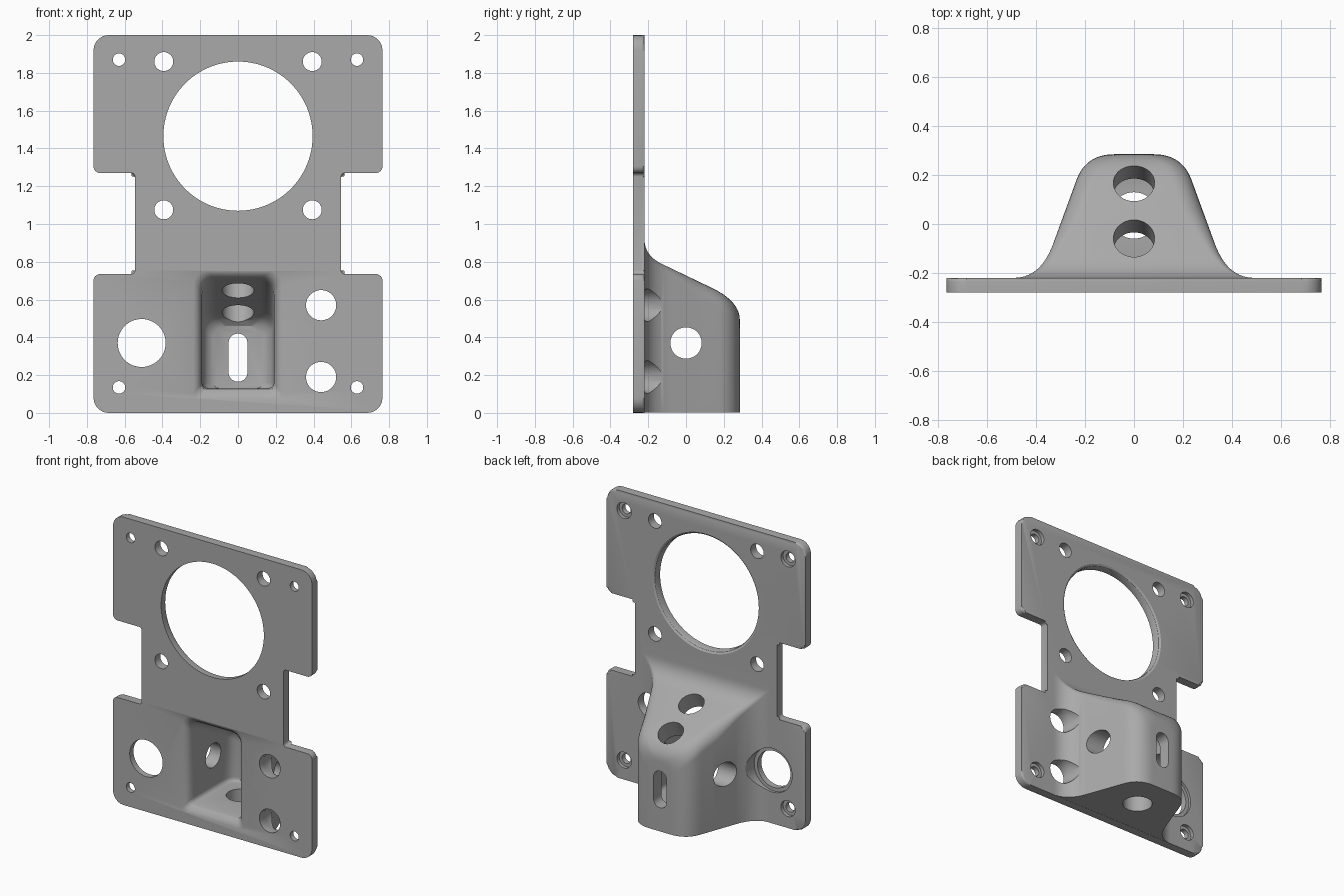
import bpy, bmesh, math
from mathutils import Vector

cube = bpy.data.objects.get("Cube")
if cube:
    bpy.data.objects.remove(cube, do_unlink=True)

grey = bpy.data.materials.new("plain_grey")
grey.use_nodes = True
GREY = (0.4, 0.4, 0.4, 1)
grey.diffuse_color = GREY
grey.node_tree.nodes["Principled BSDF"].inputs["Base Color"].default_value = GREY

FRONT, BACK, REAR = -0.28, -0.22, 0.285   # plate front, plate back, bracket rear


def rounded(corners, y, steps=6):
    """Outline in the XZ plane with right-angle corners given as (x, z, radius)."""
    pts = []
    for i, (x, z, r) in enumerate(corners):
        p = Vector((x, y, z))
        if r == 0:
            pts.append(p)
            continue
        px, pz, _ = corners[i - 1]
        nx, nz, _ = corners[(i + 1) % len(corners)]
        a = (Vector((px, y, pz)) - p).normalized()
        b = (Vector((nx, y, nz)) - p).normalized()
        c = p + r * (a + b)
        for k in range(steps + 1):
            t = k / steps * math.pi / 2
            pts.append(c - r * (b * math.cos(t) + a * math.sin(t)))
    return pts


def box_section(w, z0, z1, low_r, top_r, y):
    return rounded([(-w, z0, low_r), (w, z0, low_r), (w, z1, top_r), (-w, z1, top_r)], y)


def loft(name, sections, back_bevel=0):
    """Closed solid through matching outlines."""
    bm = bmesh.new()
    rings = [[bm.verts.new(p) for p in s] for s in sections]
    n = len(rings[0])
    for r0, r1 in zip(rings, rings[1:]):
        for i in range(n):
            j = (i + 1) % n
            bm.faces.new((r0[i], r0[j], r1[j], r1[i]))
    bm.faces.new(rings[0])
    bm.faces.new(rings[-1])
    if back_bevel:
        rim = [e for e in bm.edges if all(v in rings[-1] for v in e.verts)]
        bmesh.ops.bevel(bm, geom=rim, offset=back_bevel, segments=3,
                        profile=0.5, affect='EDGES')
    bmesh.ops.recalc_face_normals(bm, faces=bm.faces)
    mesh = bpy.data.meshes.new(name)
    bm.to_mesh(mesh)
    bm.free()
    obj = bpy.data.objects.new(name, mesh)
    bpy.context.collection.objects.link(obj)
    return obj


def drill(axis, stations, segs=48):
    """Round cutter through (point, radius) stations along an axis."""
    q = Vector(axis).to_track_quat('Z', 'Y')
    rings = []
    for p, r in stations:
        rings.append([Vector(p) + q @ Vector((r * math.cos(a), r * math.sin(a), 0))
                      for a in (2 * math.pi * k / segs for k in range(segs))])
    return loft("cutter", rings)


def bore(x, z, steps, segs=48):
    """Hole through the plate, with (y, radius) steps."""
    return drill((0, 1, 0), [((x, y, z), r) for y, r in steps], segs)


def combine(obj, tool, operation):
    tool.hide_render = True
    mod = obj.modifiers.new("combine", 'BOOLEAN')
    mod.operation = operation
    mod.solver = 'EXACT'
    mod.object = tool
    bpy.context.view_layer.objects.active = obj
    bpy.ops.object.modifier_apply(modifier=mod.name)
    bpy.data.objects.remove(tool, do_unlink=True)


def curve(a, b, c, n=24):
    pts = []
    for k in range(n + 1):
        t = k / n
        pts.append(tuple((1 - t) ** 2 * a[i] + 2 * t * (1 - t) * b[i] + t * t * c[i]
                         for i in (0, 1)))
    return pts


def lookup(pts, y):
    for (y0, v0), (y1, v1) in zip(pts, pts[1:]):
        if y <= y1 and y1 > y0:
            return v0 + (v1 - v0) * max(0, (y - y0) / (y1 - y0))
    return pts[-1][1]


# Mounting plate with side notches
half = [(0.765, 0, 0.08), (0.765, 0.735, 0.035), (0.545, 0.735, 0.02),
        (0.545, 1.27, 0.02), (0.765, 1.27, 0.035), (0.765, 2, 0.08)]
outline = half + [(-x, z, r) for x, z, r in reversed(half)]
plate = loft("mounting_plate", [rounded(outline, FRONT), rounded(outline, BACK)], 0.015)

# Hollow bracket flaring out of the plate: half width and height along y
width = (curve((BACK, 0.49), (BACK, 0.381), (-0.08, 0.33))
         + curve((0.18, 0.235), (REAR, 0.197), (REAR, 0.08)))
height = (curve((BACK, 0.92), (BACK, 0.83), (-0.12, 0.785))
          + curve((0.13, 0.665), (REAR, 0.593), (REAR, 0.49)))
sections = [box_section(0.49, 0.001, 0.92, 0, 0.01, -0.25)]
COUNT = 40
for k in range(COUNT + 1):
    y = BACK + (REAR - BACK) * (1 - math.cos(math.pi * k / COUNT)) / 2
    w, h = lookup(width, y), lookup(height, y)
    r = min(0.01 + 0.25 * (y - BACK), 0.08, 0.9 * w)
    sections.append(box_section(w, 0.001, h, 0, r, y))
combine(plate, loft("bracket", sections), 'UNION')

# Pocket with a rounded lip: y, half width, floor, ceiling
pocket = [(-0.30, 0.24, 0.07, 0.755), (FRONT, 0.235, 0.075, 0.75),
          (-0.268, 0.212, 0.10, 0.73), (-0.245, 0.196, 0.122, 0.712),
          (-0.21, 0.19, 0.13, 0.70), (0.1, 0.19, 0.13, 0.54),
          (0.15, 0.183, 0.13, 0.512), (0.18, 0.165, 0.13, 0.49),
          (0.2, 0.13, 0.13, 0.46)]
cutters = [loft("pocket", [box_section(w, lo, hi, 0.03, 0.07, y)
                           for y, w, lo, hi in pocket])]

# Slot in the rear wall
cutters.append(loft("slot", [box_section(0.05, 0.165, 0.42, 0.049, 0.049, y)
                             for y in (0.12, 0.4)]))

# Cross holes, floor hole and the two tilted roof holes
cutters.append(drill((1, 0, 0), [((x, 0, 0.37), 0.083) for x in (-0.5, 0.5)]))
cutters.append(drill((0, 0, 1), [((0, 0.035, z), 0.095) for z in (-0.1, 0.2)]))
tilt = Vector((0, 0.42, 0.91)).normalized()
for y, z in ((-0.11, 0.645), (0.115, 0.53)):
    p = Vector((0, y, z))
    cutters.append(drill(tilt, [(p - 0.09 * tilt, 0.084), (p + 0.3 * tilt, 0.084)]))

# Large opening with an eased back edge
cutters.append(bore(0, 1.465, [(-0.3, 0.395), (-0.24, 0.395), (-0.228, 0.4),
                               (BACK, 0.412), (-0.2, 0.44)], 96))

# Mirrored screw holes, corner ones counterbored from the back
for s in (-1, 1):
    for z in (1.075, 1.86):
        cutters.append(bore(s * 0.393, z, [(-0.3, 0.05), (-0.1, 0.05)]))
    for z in (0.135, 1.87):
        cutters.append(bore(s * 0.63, z, [(-0.3, 0.033), (-0.245, 0.033),
                                          (-0.245, 0.055), (-0.1, 0.055)]))

# Connector holes beside the bracket, relieved into the flare
cutters.append(bore(-0.51, 0.37, [(-0.3, 0.127), (-0.238, 0.127),
                                  (-0.238, 0.152), (-0.02, 0.152)]))
for z in (0.19, 0.57):
    cutters.append(bore(0.44, z, [(-0.3, 0.08), (-0.225, 0.08),
                                  (-0.2, 0.09), (-0.02, 0.09)]))

for tool in cutters:
    combine(plate, tool, 'DIFFERENCE')

plate.data.materials.clear()
plate.data.materials.append(grey)
for face in plate.data.polygons:
    face.material_index = 0
bpy.ops.object.select_all(action='DESELECT')
plate.select_set(True)
bpy.context.view_layer.objects.active = plate
bpy.ops.object.shade_smooth_by_angle(angle=math.radians(30))
